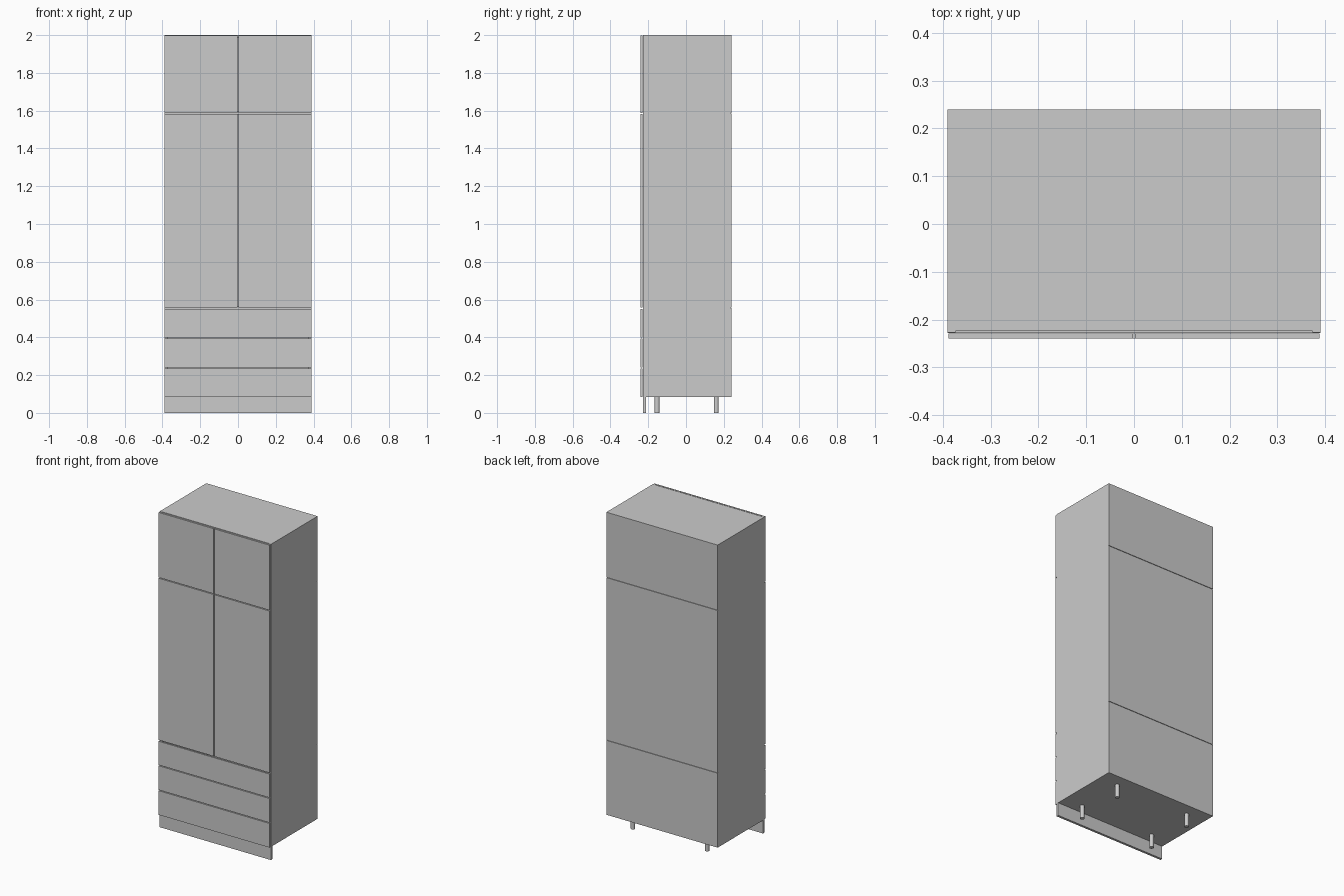
import bpy
import bmesh

if "Cube" in bpy.data.objects:
    bpy.data.objects.remove(bpy.data.objects["Cube"])

W, BACK, FRONT = 0.39, 0.24, -0.24   # half width, back and front planes
BASE, TOP = 0.083, 2.0               # carcass bottom and top
T = 0.016                            # board thickness
GAP = 0.005                          # gap between fronts


def finish(name, bm):
    mesh = bpy.data.meshes.new(name)
    bm.to_mesh(mesh)
    bm.free()
    ob = bpy.data.objects.new(name, mesh)
    bpy.context.collection.objects.link(ob)
    return ob


def box(name, x0, x1, y0, y1, z0, z1):
    bm = bmesh.new()
    bmesh.ops.create_cube(bm, size=1)
    bmesh.ops.scale(bm, vec=(x1 - x0, y1 - y0, z1 - z0), verts=bm.verts)
    bmesh.ops.translate(bm, vec=((x0 + x1) / 2, (y0 + y1) / 2, (z0 + z1) / 2), verts=bm.verts)
    return finish(name, bm)


def leg(name, x, y):
    bm = bmesh.new()
    bmesh.ops.create_cone(bm, cap_ends=True, segments=24, radius1=0.013, radius2=0.013, depth=BASE)
    bmesh.ops.translate(bm, vec=(x, y, BASE / 2), verts=bm.verts)
    for f in bm.faces:
        f.smooth = len(f.verts) == 4
    for e in bm.edges:
        e.smooth = all(f.smooth for f in e.link_faces)
    return finish(name, bm)


BACK_IN = BACK - 0.004               # inner face of the back panels
CARCASS_FRONT = -0.227
levels = [0.556, 1.587]              # drawer top and upper compartment floor

# Carcass sides
for side, x in (("left", -W), ("right", W - T)):
    box(side + "_side_panel", x, x + T, CARCASS_FRONT, BACK_IN, BASE, TOP)

# Horizontal boards between the sides
boards = {"bottom_panel": BASE, "lower_shelf": levels[0] - T / 2,
          "upper_shelf": levels[1] - T / 2, "top_panel": TOP - T}
for name, z in boards.items():
    box(name, -W + T, W - T, CARCASS_FRONT + 0.003, BACK_IN, z, z + T)

# Back in three sheets with thin joints
edges = [BASE] + levels + [TOP]
for i, part in enumerate(("lower", "middle", "upper")):
    z0 = edges[i] + (0.0015 if i > 0 else 0)
    z1 = edges[i + 1] - (0.0015 if i < 2 else 0)
    box(part + "_back_panel", -W, W, BACK_IN, BACK, z0, z1)

# Drawer fronts
drawer_z = [BASE, 0.241, 0.399, 0.557]
for i in range(3):
    top_gap = 0.008 if i == 2 else GAP
    box(f"drawer_front_{i + 1}", -W + 0.002, W - 0.002, FRONT, CARCASS_FRONT - 0.002,
        drawer_z[i], drawer_z[i + 1] - top_gap)

# Paired doors, tall below and short above
for part, z0, z1 in (("tall", 0.557, levels[1] - GAP), ("upper", levels[1], TOP - 0.001)):
    for side, x0, x1 in (("left", -W + 0.002, -0.002), ("right", 0.002, W - 0.002)):
        box(f"{part}_{side}_door", x0, x1, FRONT, CARCASS_FRONT - 0.002, z0, z1)

# Plinth board and four round legs
box("plinth", -W, W, -0.228, -0.213, 0, BASE)
for row, y in (("front", -0.153), ("back", 0.16)):
    for side, x in (("left", -0.26), ("right", 0.26)):
        leg(f"{row}_{side}_leg", x, y)
